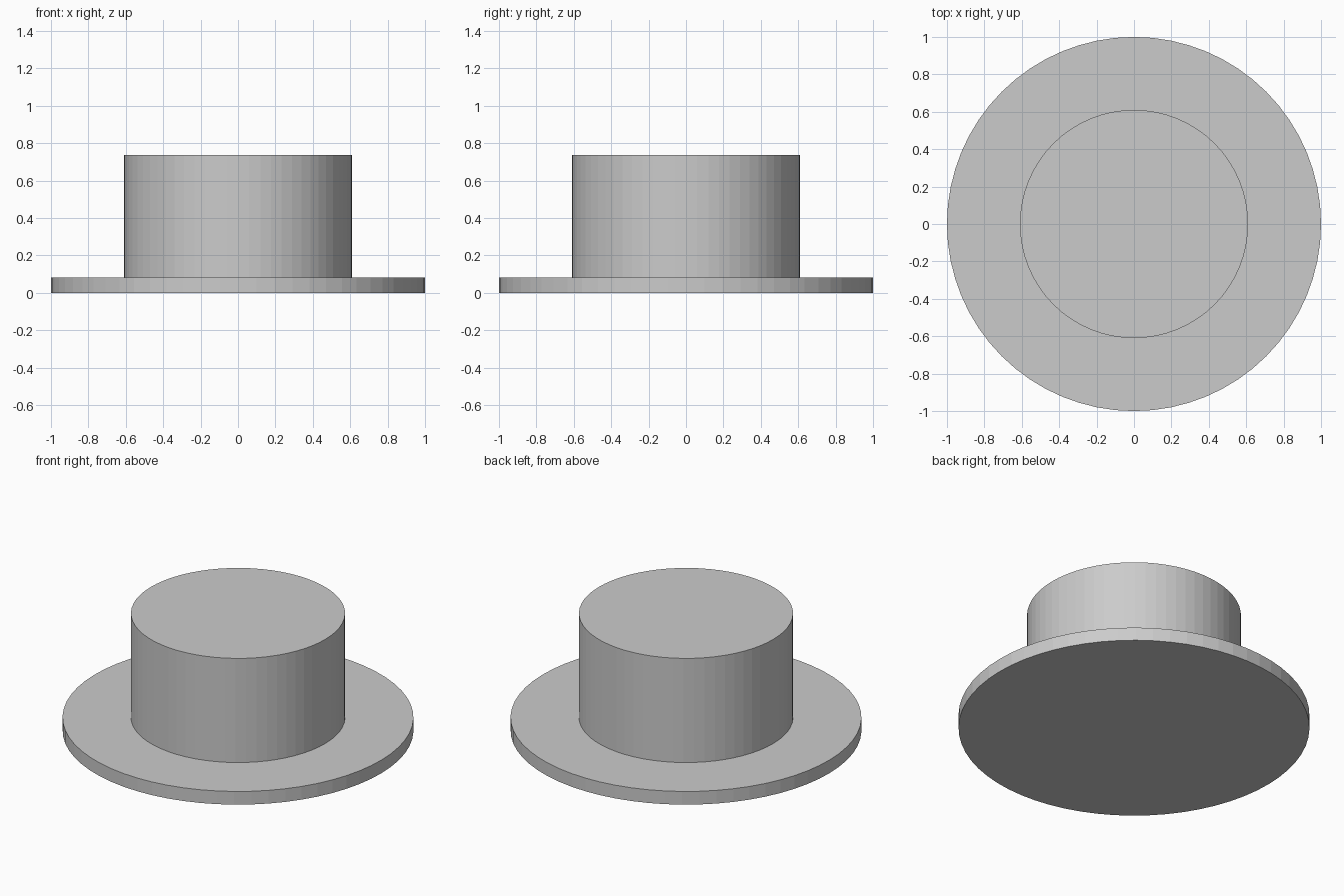
import bpy

if "Cube" in bpy.data.objects:
    bpy.data.objects.remove(bpy.data.objects["Cube"])

SIDES = 64


def disc(name, radius, z0, z1):
    """Upright closed cylinder between two heights."""
    bpy.ops.mesh.primitive_cylinder_add(
        vertices=SIDES, radius=radius, depth=z1 - z0,
        location=(0, 0, (z0 + z1) / 2))
    obj = bpy.context.object
    obj.name = name
    return obj


# Wide flat brim, closed underneath
disc("brim", 1.0, 0.0, 0.083)

# Straight-sided crown with a flat top
disc("crown", 0.61, 0.083, 0.738)
